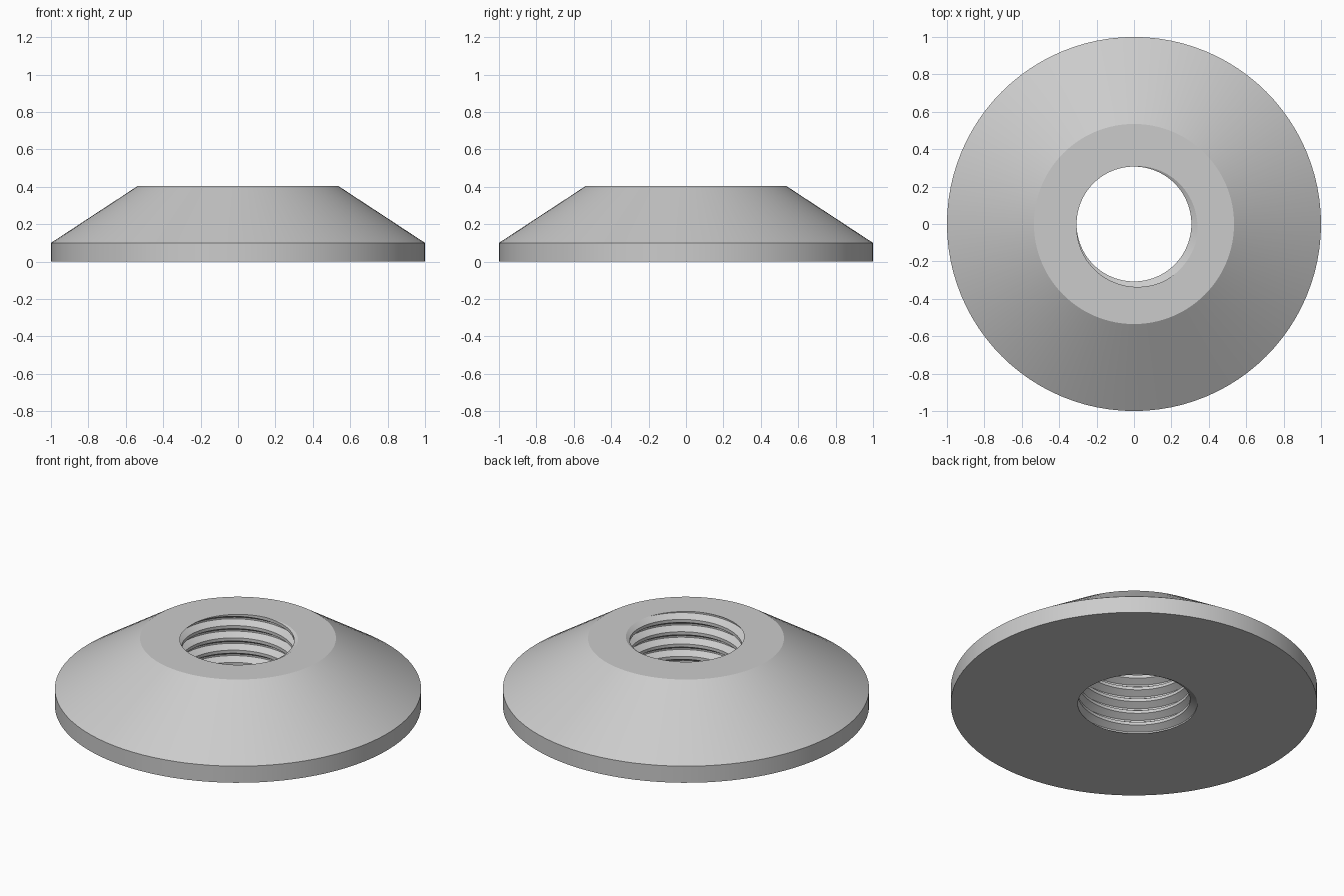
import bpy
import bmesh
from math import cos, sin, tau, radians

if "Cube" in bpy.data.objects:
    bpy.data.objects.remove(bpy.data.objects["Cube"], do_unlink=True)

SEGMENTS = 96
HEIGHT = 0.405
RIM_HEIGHT = 0.1
RIM_RADIUS = 1.0
TOP_RADIUS = 0.535
PITCH = 0.074
ROOT_RADIUS, CREST_RADIUS = 0.345, 0.307
TURNS = 10

metal = bpy.data.materials.new("plain grey metal")
metal.use_nodes = True
grey = (0.6, 0.6, 0.6, 1)
metal.diffuse_color = grey
metal.node_tree.nodes["Principled BSDF"].inputs["Base Color"].default_value = grey

bm = bmesh.new()


def point(radius, angle, z):
    return bm.verts.new((radius * cos(angle), radius * sin(angle), z))


def skin(rows):
    """Join neighbouring rows of vertices with quads."""
    for a, b in zip(rows, rows[1:]):
        for i in range(len(a) - 1):
            bm.faces.new((a[i], a[i + 1], b[i + 1], b[i]))


# Threaded bore: one pitch of the tooth profile swept along a helix
start = HEIGHT + PITCH * radians(40) / tau - 8 * PITCH
tooth = [(-1 / 16, ROOT_RADIUS), (1 / 16, ROOT_RADIUS),
         (3 / 8, CREST_RADIUS), (5 / 8, CREST_RADIUS), (15 / 16, ROOT_RADIUS)]
helix = []
for step in range(TURNS * SEGMENTS + 1):
    turn = step / SEGMENTS
    angle = tau * (step % SEGMENTS) / SEGMENTS
    helix.append([point(r, angle, start + PITCH * (turn + t)) for t, r in tooth])
skin(helix)
bmesh.ops.remove_doubles(bm, verts=bm.verts[:], dist=0.0001)

# Trim the thread flush with the bottom and top
for z, direction in ((0, -1), (HEIGHT, 1)):
    bmesh.ops.bisect_plane(bm, geom=bm.verts[:] + bm.edges[:] + bm.faces[:],
                           dist=1e-6, plane_co=(0, 0, z),
                           plane_no=(0, 0, direction), clear_outer=True)

# Outer wall: straight rim and sloping cone
rings = []
for radius, z in ((RIM_RADIUS, 0), (RIM_RADIUS, RIM_HEIGHT), (TOP_RADIUS, HEIGHT)):
    ring = [point(radius, tau * i / SEGMENTS, z) for i in range(SEGMENTS)]
    rings.append(ring + ring[:1])
skin(rings)

# Flat bottom and top around the bore
for z, direction in ((0, -1), (HEIGHT, 1)):
    border = [e for e in bm.edges if e.is_boundary
              and all(abs(v.co.z - z) < 1e-4 for v in e.verts)]
    bmesh.ops.triangle_fill(bm, edges=border, use_beauty=True,
                            normal=(0, 0, direction))

bmesh.ops.recalc_face_normals(bm, faces=bm.faces[:])
mesh = bpy.data.meshes.new("threaded_flange_nut")
bm.to_mesh(mesh)
bm.free()
mesh.materials.append(metal)
nut = bpy.data.objects.new("threaded_flange_nut", mesh)
bpy.context.collection.objects.link(nut)

bpy.ops.object.select_all(action="DESELECT")
nut.select_set(True)
bpy.context.view_layer.objects.active = nut
bpy.ops.object.shade_smooth_by_angle(angle=radians(25))
